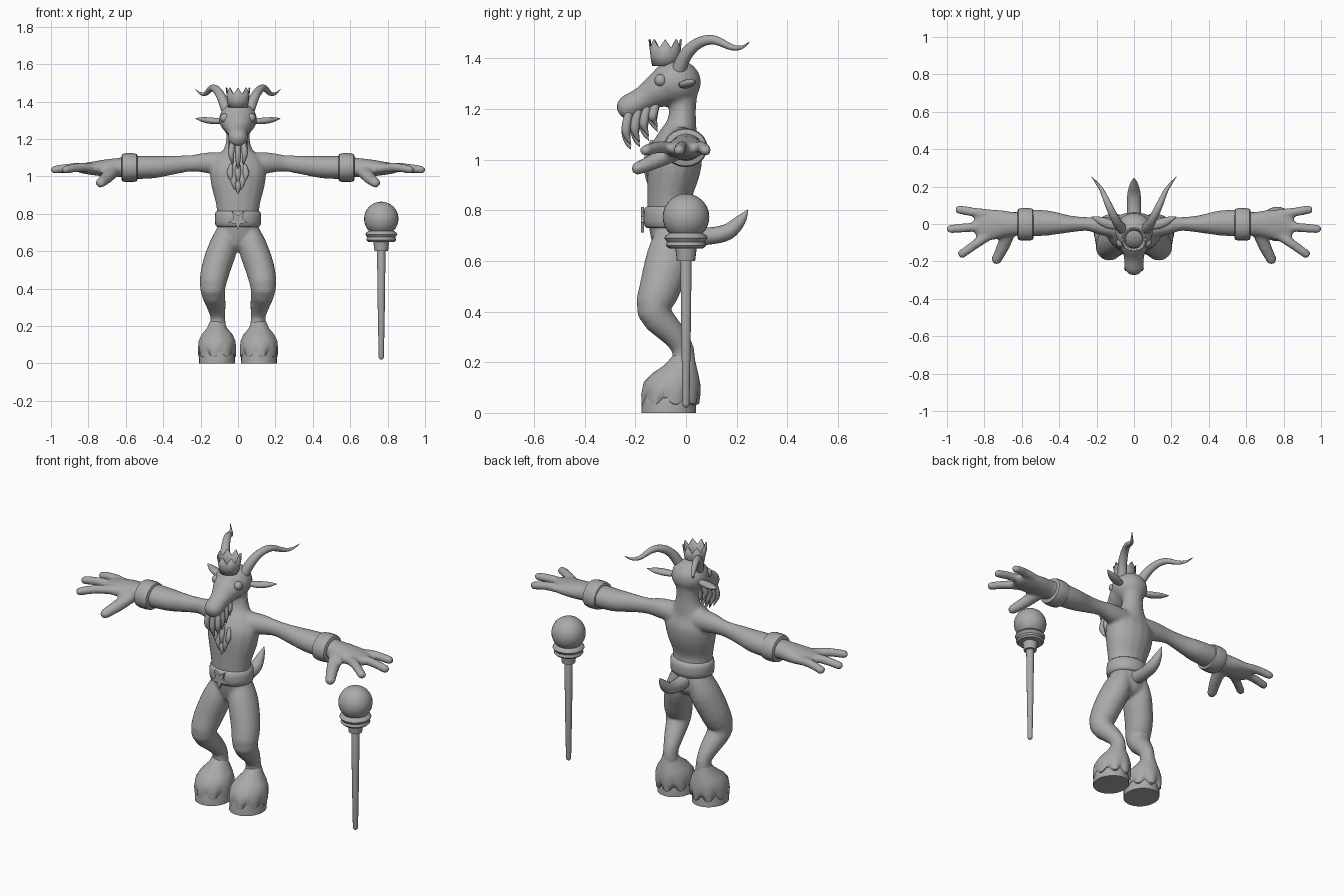
import bpy, bmesh, math
from mathutils import Vector, Matrix

if "Cube" in bpy.data.objects:
    bpy.data.objects.remove(bpy.data.objects["Cube"])

grey = bpy.data.materials.new("plain grey")
grey.diffuse_color = (0.4, 0.4, 0.4, 1)
grey.use_nodes = True
grey.node_tree.nodes["Principled BSDF"].inputs["Base Color"].default_value = grey.diffuse_color
X, Y = Vector((1, 0, 0)), Vector((0, 1, 0))


def finish(bm, name, angle=40):
    bmesh.ops.recalc_face_normals(bm, faces=bm.faces)
    me = bpy.data.meshes.new(name)
    bm.to_mesh(me)
    bm.free()
    ob = bpy.data.objects.new(name, me)
    bpy.context.collection.objects.link(ob)
    me.materials.append(grey)
    bpy.ops.object.select_all(action='DESELECT')
    ob.select_set(True)
    bpy.context.view_layer.objects.active = ob
    bpy.ops.object.shade_smooth_by_angle(angle=math.radians(angle))
    return ob


def spline(secs, sub):
    """Catmull-Rom interpolation of (x, y, z, side radius, other radius)."""
    p = [secs[0]] + list(secs) + [secs[-1]]
    out = []
    for i in range(1, len(p) - 2):
        for k in range(sub):
            t = k / sub
            out.append([0.5 * (2 * b + (c - a) * t + (2 * a - 5 * b + 4 * c - d) * t * t
                               + (3 * b - a - 3 * c + d) * t ** 3)
                        for a, b, c, d in zip(*p[i - 1:i + 3])])
    return out + [list(secs[-1])]


def loft(bm, secs, side=X, n=16, sub=3, dome=True, flip=1):
    """Elliptical rings swept along a path; flip=-1 mirrors the part in x."""
    s = spline(secs, sub) if sub > 1 else [list(q) for q in secs]
    c = [Vector(q[:3]) for q in s]
    last = len(s) - 1
    rings = []
    for i, q in enumerate(s):
        t = (c[min(i + 1, last)] - c[max(i - 1, 0)]).normalized()
        u = (side - t * side.dot(t)).normalized()
        rings.append((c[i], u, t.cross(u), q[3], q[4], t))
    if dome:
        for end, sg in ((0, -1), (-1, 1)):
            o, u, w, a, b, t = rings[end]
            r = min(a, b)
            caps = [(o + t * sg * r * h, u, w, a * f, b * f, t)
                    for h, f in ((.5, .87), (.8, .6), (.95, .3))]
            rings = caps[::-1] + rings if sg < 0 else rings + caps
    verts = []
    for o, u, w, a, b, t in rings:
        row = []
        for k in range(n):
            th = 2 * math.pi * k / n
            v = o + u * a * math.cos(th) + w * b * math.sin(th)
            row.append(bm.verts.new((v.x * flip, v.y, v.z)))
        verts.append(row)
    for r0, r1 in zip(verts, verts[1:]):
        for k in range(n):
            bm.faces.new((r0[k], r0[(k + 1) % n], r1[(k + 1) % n], r1[k]))
    bm.faces.new(verts[0][::-1])
    bm.faces.new(verts[-1])


def ball(bm, pos, size, seg=20):
    bmesh.ops.create_uvsphere(bm, u_segments=seg, v_segments=seg // 2 + 2, radius=1,
                              matrix=Matrix.Translation(pos) @ Matrix.Diagonal((*size, 1)))


# Body: torso, neck, head, limbs and hands fused into one skin
bm = bmesh.new()
loft(bm, [(0, -.05, .68, .105, .085), (0, -.06, .76, .11, .09), (0, -.065, .85, .118, .088),
          (0, -.05, .95, .143, .105), (0, -.04, 1.03, .15, .105), (0, -.03, 1.09, .125, .08),
          (0, -.018, 1.14, .08, .06), (0, -.012, 1.21, .062, .052), (0, -.01, 1.29, .07, .06)])
ball(bm, (0, -.04, 1.305), (.102, .1, .09))
loft(bm, [(0, -.05, 1.30, .09, .08), (0, -.11, 1.272, .08, .07), (0, -.165, 1.24, .056, .052),
          (0, -.225, 1.208, .053, .05)])
for f in (1, -1):
    # leg
    loft(bm, [(.06, -.05, .70, .06, .075), (.08, -.065, .62, .078, .09), (.12, -.1, .5, .078, .083),
              (.135, -.125, .40, .068, .068), (.117, -.05, .31, .052, .05),
              (.108, -.012, .25, .04, .044), (.108, -.012, .18, .045, .05)], flip=f)
    # arm and palm
    loft(bm, [(.08, -.02, 1.07, .06, .06), (.17, -.01, 1.073, .05, .055), (.25, 0, 1.07, .037, .044),
              (.35, 0, 1.06, .047, .051), (.45, .005, 1.05, .066, .06), (.55, .005, 1.048, .072, .062),
              (.63, 0, 1.048, .064, .052), (.71, 0, 1.045, .075, .046), (.78, -.005, 1.043, .085, .036),
              (.83, -.008, 1.043, .07, .028)], side=Y, flip=f)
    # fingers
    for a, b in (((.78, .05), (.935, .077)), ((.78, -.01), (.98, -.027)), ((.78, -.06), (.92, -.16))):
        loft(bm, [(*a, 1.045, .03, .025), ((a[0] + b[0]) / 2, (a[1] + b[1]) / 2, 1.048, .025, .024),
                  (*b, 1.036, .024, .022)], side=Y, flip=f)
    # thumb
    loft(bm, [(.67, -.04, 1.03, .04, .035), (.70, -.12, .995, .034, .032),
              (.735, -.19, .965, .028, .026)], side=X, flip=f)
body = finish(bm, "body")
m = body.modifiers.new("fuse", 'REMESH')
m.mode, m.voxel_size, m.use_smooth_shade = 'VOXEL', .01, True
m = body.modifiers.new("soften", 'SMOOTH')
m.factor, m.iterations = .5, 5

# Tail
bm = bmesh.new()
loft(bm, [(0, 0, .70, .04, .04), (0, .09, .698, .037, .034), (0, .165, .715, .035, .032),
          (0, .215, .76, .02, .022), (0, .243, .80, .003, .003)], sub=4)
finish(bm, "tail", 60)

# Belt and star buckle
bm = bmesh.new()
loft(bm, [(0, -.06, z, .112 + d, .095 + d) for z, d in
          ((.73, 0), (.738, .009), (.76, .012), (.785, .012), (.807, .009), (.815, 0))],
     n=28, sub=1, dome=False)
finish(bm, "belt", 50)
bm = bmesh.new()
star = []
for k in range(10):
    r, a = (.056, .024)[k % 2], math.pi * k / 5 - math.pi / 2
    star.append(bm.verts.new((r * math.cos(a), -.165, .768 + r * math.sin(a))))
face = bm.faces.new(star)
ext = bmesh.ops.extrude_face_region(bm, geom=[face])
bmesh.ops.translate(bm, vec=(0, -.012, 0),
                    verts=[v for v in ext["geom"] if isinstance(v, bmesh.types.BMVert)])
finish(bm, "star_buckle", 30)

for f, tag in ((1, "left"), (-1, "right")):
    # Wrist cuff
    bm = bmesh.new()
    loft(bm, [(x, -.002, 1.047, .075 + d, .065 + d) for x, d in
              ((.538, 0), (.542, .008), (.56, .012), (.6, .012), (.618, .008), (.622, 0))],
         side=Y, n=20, sub=1, dome=False, flip=f)
    finish(bm, "wrist_cuff_" + tag, 50)
    # Horn
    bm = bmesh.new()
    loft(bm, [(.06, -.03, 1.35, .028, .028), (.085, .0, 1.415, .026, .026),
              (.112, .05, 1.46, .022, .022), (.14, .11, 1.472, .018, .018),
              (.172, .18, 1.443, .012, .012), (.2, .22, 1.443, .007, .007),
              (.226, .252, 1.465, .001, .001)], n=12, sub=4, flip=f)
    finish(bm, "horn_" + tag, 60)
    # Ear
    bm = bmesh.new()
    loft(bm, [(.085, -.012, 1.295, .018, .014), (.135, 0, 1.297, .026, .018),
              (.185, .02, 1.303, .02, .014), (.225, .038, 1.31, .002, .002)], side=Y, n=10, flip=f)
    finish(bm, "ear_" + tag, 60)
    # Eye
    bm = bmesh.new()
    ball(bm, (.07 * f, -.1, 1.312), (.025, .025, .025), 16)
    finish(bm, "eye_" + tag, 60)
    # Hoof
    bm = bmesh.new()
    loft(bm, [(.112, -.068, 0, .097, .108), (.112, -.068, .05, .095, .106),
              (.112, -.065, .1, .085, .095)], n=24, sub=1, dome=False, flip=f)
    finish(bm, "hoof_" + tag, 50)
    # Fur over the hoof, hem scalloped into lobes
    bm = bmesh.new()
    N, rows = 48, []
    for z, y, a, b, wave in ((.225, -.01, .038, .042, 0), (.19, -.022, .053, .062, 0),
                             (.155, -.043, .083, .092, .1), (.12, -.056, .1, .113, .3),
                             (.085, -.06, .103, .118, .7), (.055, -.062, .101, .115, 1),
                             (.05, -.062, .085, .098, 1)):
        row = []
        for k in range(N):
            t = 2 * math.pi * k / N
            lobe = abs(math.sin(4 * t + math.pi / 4))
            s = 1 - .08 * wave * (1 - lobe)
            row.append(bm.verts.new((f * (.112 + a * s * math.cos(t)), y + b * s * math.sin(t),
                                     z + wave * .035 * (.4 - lobe))))
        rows.append(row)
    for r0, r1 in zip(rows, rows[1:]):
        for k in range(N):
            bm.faces.new((r0[k], r0[(k + 1) % N], r1[(k + 1) % N], r1[k]))
    finish(bm, "hoof_fur_" + tag, 60)

# Beard locks hanging from the jaw, shorter toward the throat
bm = bmesh.new()
for y, top, tip in ((-.225, 1.185, 1.04), (-.19, 1.19, 1.05), (-.155, 1.2, 1.075), (-.12, 1.215, 1.11)):
    for i in (-1, 0, 1):
        x, low = .028 * i, tip + .02 * abs(i)
        loft(bm, [(x, y, top, .016, .016), (x * 1.3, y - .012, (top + low) / 2, .016, .018),
                  (x * 1.1, y - .005, low + .025, .01, .011), (x, y + .008, low, .001, .001)], n=8)
finish(bm, "beard", 60)

# Chest hair locks
bm = bmesh.new()
for x, top, tip in ((-.036, 1.06, .965), (.036, 1.06, .965), (-.02, 1.03, .925), (.02, 1.03, .925),
                    (0, 1.0, .9), (0, 1.07, .96)):
    loft(bm, [(x, -.135, top, .01, .008), (x * 1.2, -.153, (top + tip) / 2, .016, .011),
              (x * .8, -.15, tip, .001, .001)], n=8)
finish(bm, "chest_hair", 60)

# Crown: flared band with pointed rim
bm = bmesh.new()
N, rows = 16, []
for r, z in ((.044, 1.37), (.05, 1.405), (.058, 1.44)):
    rows.append([bm.verts.new((r * math.sin(2 * math.pi * k / N), -.082 - r * math.cos(2 * math.pi * k / N),
                               z + (.035 * (1 - k % 2) if r > .055 else 0))) for k in range(N)])
for r0, r1 in zip(rows, rows[1:]):
    for k in range(N):
        bm.faces.new((r0[k], r0[(k + 1) % N], r1[(k + 1) % N], r1[k]))
crown = finish(bm, "crown", 30)
m = crown.modifiers.new("wall", 'SOLIDIFY')
m.thickness, m.offset = .008, -1

# Staff: shaft, stepped collar and ball
bm = bmesh.new()
loft(bm, [(.766, 0, .035, .014, .014), (.766, 0, .3, .019, .019), (.766, 0, .62, .023, .023)], n=14, sub=1)
finish(bm, "staff_shaft")
bm = bmesh.new()
loft(bm, [(.766, 0, z, r, r) for z, r in ((.6, .036), (.648, .042), (.65, .07), (.66, .08),
                                         (.675, .075), (.69, .086), (.7, .08), (.72, .05))],
     n=20, sub=1, dome=False)
finish(bm, "staff_collar")
bm = bmesh.new()
ball(bm, (.766, 0, .773), (.092, .092, .092), 28)
finish(bm, "staff_ball", 60)
